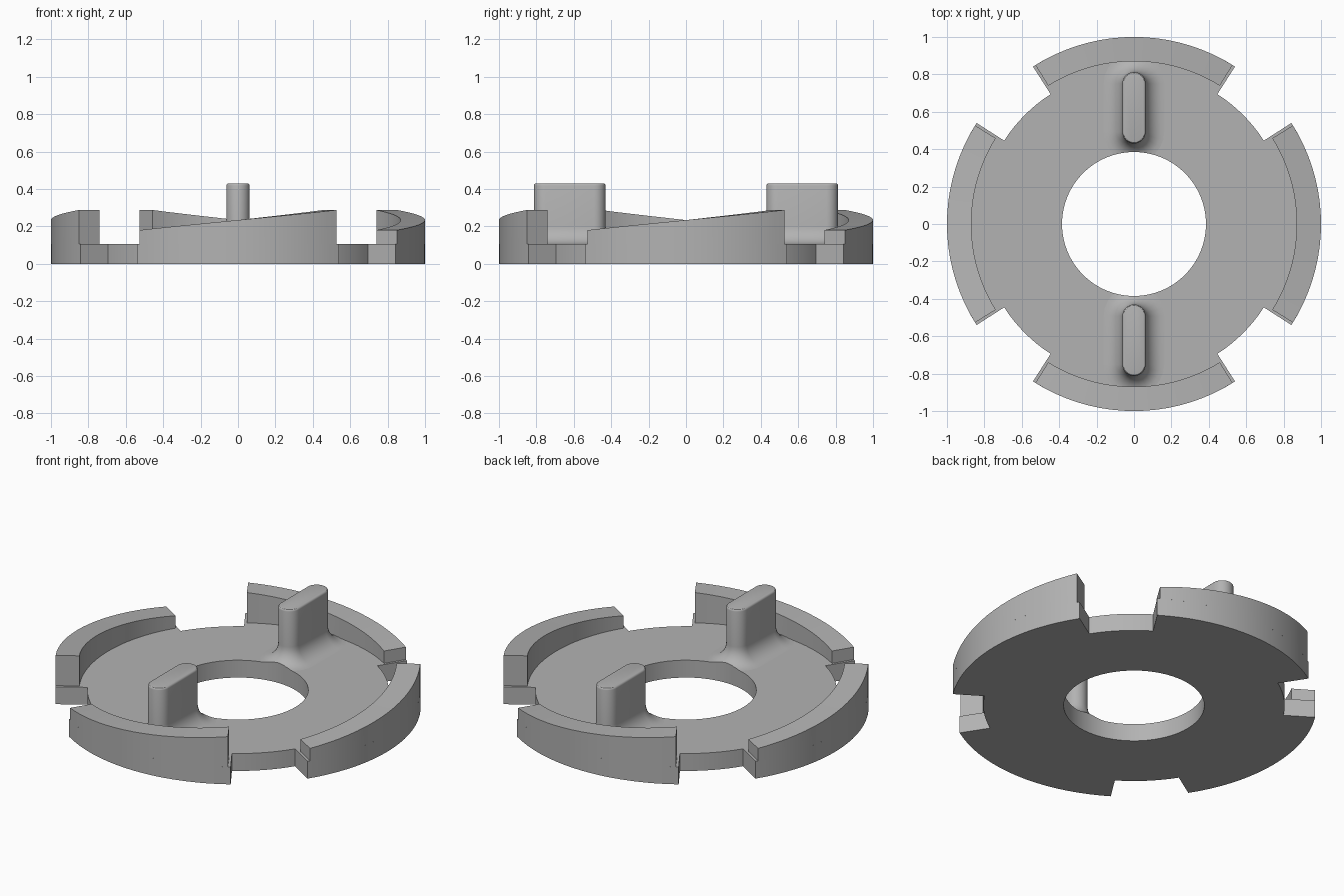
import bpy, bmesh
from math import radians, sin, cos, pi, sqrt

cube = bpy.data.objects.get("Cube")
if cube:
    bpy.data.objects.remove(cube, do_unlink=True)

HOLE_R, DISC_R, WALL_R, RIM_R = 0.385, 0.825, 0.87, 1.0
BASE_Z, LOW_Z, HIGH_Z, POST_Z = 0.105, 0.18, 0.288, 0.43
BASE_HALF, WALL_HALF = radians(32.7), radians(31.8)
STEPS = 18

grey = bpy.data.materials.new("plain grey")
grey.use_nodes = True
colour = (0.45, 0.45, 0.45, 1)
grey.diffuse_color = colour
grey.node_tree.nodes["Principled BSDF"].inputs["Base Color"].default_value = colour


def polar(r, a):
    return (r * cos(a), r * sin(a))


def loft(name, loops):
    """Solid skinned through closed loops of equal length, capped at both ends."""
    bm = bmesh.new()
    rings = [[bm.verts.new(p) for p in loop] for loop in loops]
    for low, high in zip(rings, rings[1:]):
        for i in range(len(low)):
            j = (i + 1) % len(low)
            bm.faces.new((low[i], low[j], high[j], high[i]))
    bm.faces.new(rings[0][::-1])
    bm.faces.new(rings[-1])
    bmesh.ops.recalc_face_normals(bm, faces=bm.faces)
    mesh = bpy.data.meshes.new(name)
    bm.to_mesh(mesh)
    bm.free()
    obj = bpy.data.objects.new(name, mesh)
    bpy.context.collection.objects.link(obj)
    mesh.materials.append(grey)
    return obj


def shade(obj):
    bpy.ops.object.select_all(action="DESELECT")
    obj.select_set(True)
    bpy.context.view_layer.objects.active = obj
    bpy.ops.object.shade_smooth_by_angle(angle=radians(30))


def cut_hole(obj):
    mod = obj.modifiers.new("centre hole", "BOOLEAN")
    mod.operation = "DIFFERENCE"
    mod.solver = "EXACT"
    mod.object = cutter
    bpy.ops.object.select_all(action="DESELECT")
    obj.select_set(True)
    bpy.context.view_layer.objects.active = obj
    bpy.ops.object.modifier_apply(modifier=mod.name)


# Cutter for the centre hole
circle = [polar(HOLE_R, 2 * pi * i / 64) for i in range(64)]
cutter = loft("hole_cutter", [[(x, y, z) for x, y in circle] for z in (-0.5, 1)])
cutter.hide_render = True

# Notched base plate
outline = []
for q in range(4):
    mid = q * pi / 2
    outline += [polar(RIM_R, mid + BASE_HALF * (2 * i / STEPS - 1)) for i in range(STEPS + 1)]
    gap = pi / 2 - 2 * BASE_HALF
    outline += [polar(DISC_R, mid + BASE_HALF + gap * i / 8) for i in range(9)]
base = loft("base_plate", [[(x, y, z) for x, y in outline] for z in (0, BASE_Z)])
cut_hole(base)
shade(base)

# Four ramped rim walls, rising anticlockwise
for q, side in enumerate(("left", "back", "right", "front")):
    sections = []
    for i in range(STEPS + 1):
        t = i / STEPS
        a = q * pi / 2 + WALL_HALF * (2 * t - 1)
        top = LOW_Z + (HIGH_Z - LOW_Z) * t
        (xi, yi), (xo, yo) = polar(WALL_R, a), polar(RIM_R, a)
        sections.append([(xi, yi, BASE_Z), (xo, yo, BASE_Z), (xo, yo, top), (xi, yi, top)])
    shade(loft(side + "_rim_wall", sections))

# Two rounded posts with flared feet
POST_R, INNER_Y, OUTER_Y, FLARE, ROUND = 0.062, 0.43, 0.813, 0.1, 0.012


def capsule(grow, z, sign):
    r = POST_R + grow
    pts = []
    for centre, start in ((OUTER_Y - POST_R, 0), (INNER_Y + POST_R, pi)):
        for i in range(13):
            x, y = polar(r, start + pi * i / 12)
            pts.append((sign * x, sign * (centre + y), z))
    return pts


for name, sign in (("back_post", 1), ("front_post", -1)):
    profile = []
    for i in range(9):
        a = pi / 2 * i / 8
        profile.append((FLARE * (1 - sin(a)), BASE_Z + FLARE * (1 - cos(a))))
    for i in range(4):
        a = pi / 2 * i / 3
        profile.append((ROUND * (cos(a) - 1), POST_Z - ROUND * (1 - sin(a))))
    post = loft(name, [capsule(g, z, sign) for g, z in profile])
    cut_hole(post)
    shade(post)

bpy.data.objects.remove(cutter, do_unlink=True)
